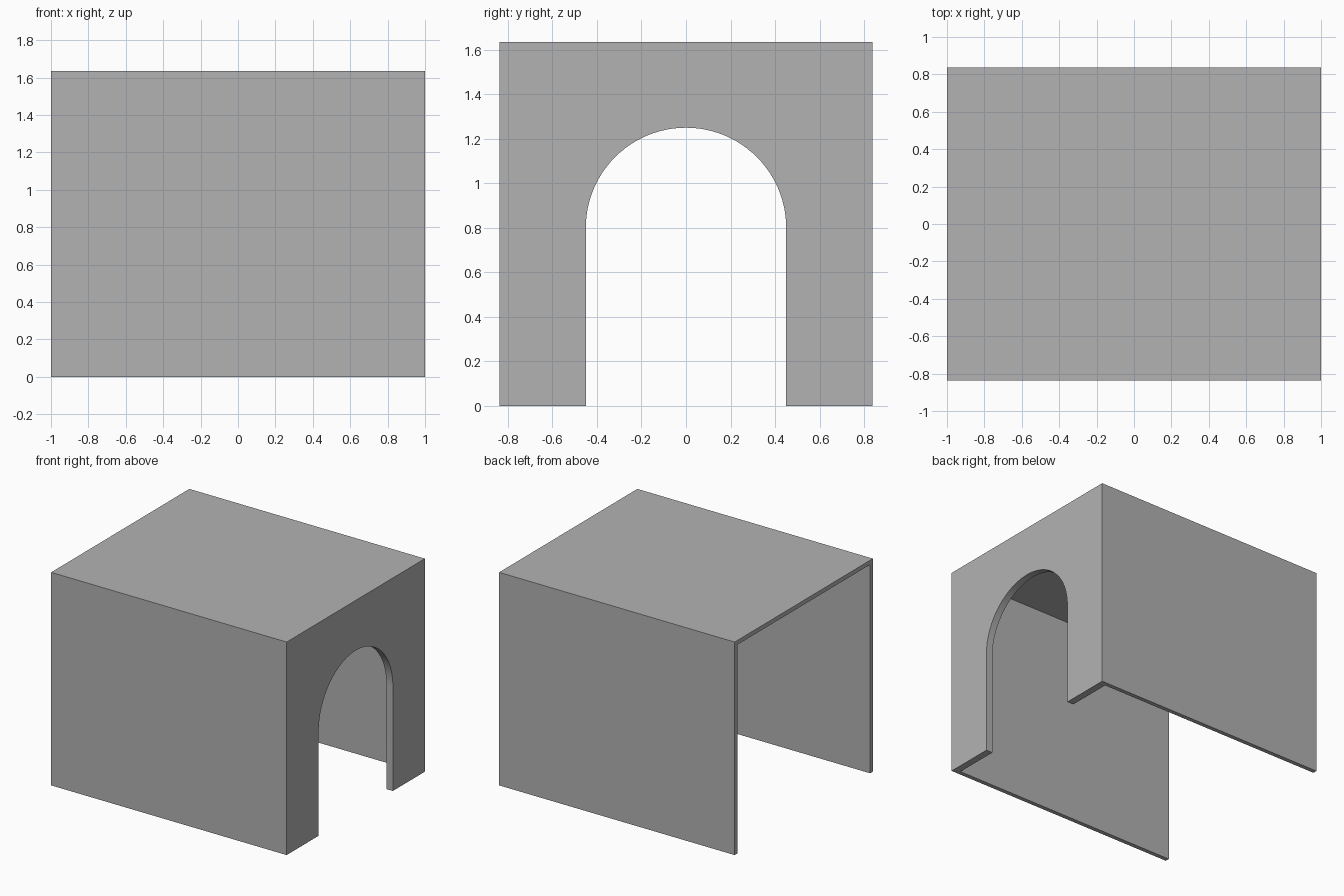
import bpy
import math

cube = bpy.data.objects.get("Cube")
if cube:
    bpy.data.objects.remove(cube, do_unlink=True)

HALF_LEN, HALF_DEPTH, HEIGHT = 1.0, 0.838, 1.635
SHELL, END_WALL = 0.033, 0.055
ARCH_R, SPRING = 0.45, 0.80
ARCH_STEPS = 48
MARGIN = 0.2

grey = bpy.data.materials.new("plain grey")
grey.use_nodes = True
colour = (0.448, 0.448, 0.448, 1)
grey.diffuse_color = colour
grey.node_tree.nodes["Principled BSDF"].inputs["Base Color"].default_value = colour


def prism(name, profile, x0, x1):
    """Extrude a counter-clockwise (y, z) profile along x."""
    n = len(profile)
    verts = [(x, y, z) for x in (x0, x1) for y, z in profile]
    faces = [tuple(reversed(range(n))), tuple(range(n, 2 * n))]
    faces += [(i, (i + 1) % n, n + (i + 1) % n, n + i) for i in range(n)]
    mesh = bpy.data.meshes.new(name)
    mesh.from_pydata(verts, [], faces)
    mesh.materials.append(grey)
    obj = bpy.data.objects.new(name, mesh)
    bpy.context.collection.objects.link(obj)
    return obj


def rectangle(half_width, z0, z1):
    return [(-half_width, z0), (half_width, z0), (half_width, z1), (-half_width, z1)]


def cut(target, cutter):
    cutter.hide_render = True
    mod = target.modifiers.new(cutter.name, "BOOLEAN")
    mod.operation = "DIFFERENCE"
    mod.solver = "EXACT"
    mod.object = cutter
    bpy.context.view_layer.objects.active = target
    bpy.ops.object.modifier_apply(modifier=mod.name)
    bpy.data.objects.remove(cutter, do_unlink=True)


# Outer block
shelter = prism("arched_shelter", rectangle(HALF_DEPTH, 0, HEIGHT), -HALF_LEN, HALF_LEN)

# Interior, open below and at the left end
cut(shelter, prism("interior_cutter",
                   rectangle(HALF_DEPTH - SHELL, -MARGIN, HEIGHT - SHELL),
                   -HALF_LEN - MARGIN, HALF_LEN - END_WALL))

# Round-topped doorway through the right end wall
arch = [(-ARCH_R, -MARGIN), (ARCH_R, -MARGIN)]
for i in range(ARCH_STEPS + 1):
    a = math.pi * i / ARCH_STEPS
    arch.append((ARCH_R * math.cos(a), SPRING + ARCH_R * math.sin(a)))
cut(shelter, prism("doorway_cutter", arch, HALF_LEN - END_WALL - MARGIN, HALF_LEN + MARGIN))

# Smooth arch soffit, sharp corners elsewhere
bpy.ops.object.select_all(action="DESELECT")
shelter.select_set(True)
bpy.context.view_layer.objects.active = shelter
bpy.ops.object.shade_smooth_by_angle(angle=math.radians(30))
